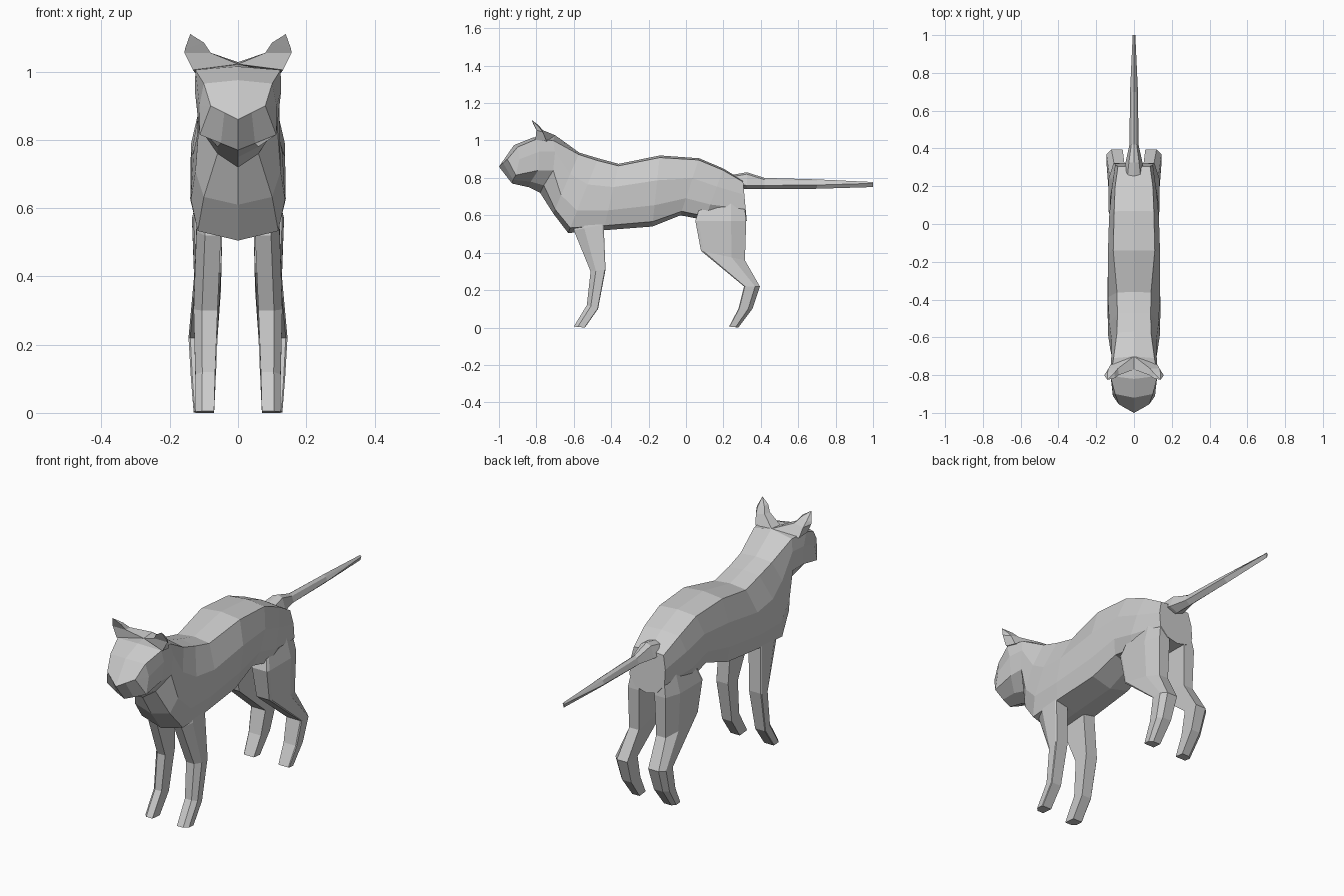
import bpy, bmesh
from mathutils import Vector

cube = bpy.data.objects.get("Cube")
if cube:
    bpy.data.objects.remove(cube, do_unlink=True)

grey = bpy.data.materials.new("plain_grey")
grey.use_nodes = True
colour = (0.6, 0.6, 0.6, 1)
grey.diffuse_color = colour
grey.node_tree.nodes["Principled BSDF"].inputs["Base Color"].default_value = colour


def loft(name, rings, mirrored=False, cap_start=True, cap_end=True):
    """Skin a row of closed rings into one flat-shaded object."""
    bm = bmesh.new()
    rows = [[bm.verts.new(p) for p in ring] for ring in rings]
    count = len(rows[0])
    for a, b in zip(rows, rows[1:]):
        for i in range(count):
            j = (i + 1) % count
            bm.faces.new((a[i], a[j], b[j], b[i]))
    if cap_start:
        bm.faces.new(rows[0])
    if cap_end:
        bm.faces.new(rows[-1])
    bmesh.ops.remove_doubles(bm, verts=bm.verts, dist=0.0005)
    bmesh.ops.recalc_face_normals(bm, faces=bm.faces)
    mesh = bpy.data.meshes.new(name)
    bm.to_mesh(mesh)
    bm.free()
    mesh.materials.append(grey)
    obj = bpy.data.objects.new(name, mesh)
    bpy.context.collection.objects.link(obj)
    if mirrored:
        mirror = obj.modifiers.new("mirror", 'MIRROR')
        mirror.use_mirror_merge = False


def both_sides(half):
    """Complete a half section whose first and last points are on the centre."""
    return half + [(-x, y, z) for x, y, z in half[-2:0:-1]]


def torso_ring(top_y, top_z, low_y, low_z, *widths):
    """Slanted section from the spine down to the belly ridge."""
    top, low = Vector((0, top_y, top_z)), Vector((0, low_y, low_z))
    half = [tuple(top)]
    for t, w in zip((0.03, 0.35, 0.7, 0.93), widths):
        x, y, z = top.lerp(low, t)
        half.append((w, y, z))
    return both_sides(half + [tuple(low)])


def leg_ring(front_y, front_z, back_y, back_z, inner, outer, front_cut, back_cut):
    """Leg section with its outer front and outer back corners cut off."""
    front, back = Vector((0, front_y, front_z)), Vector((0, back_y, back_z))
    width = outer - inner
    return [(x, p.y, p.z) for x, p in (
        (inner, front),
        (outer - width * front_cut, front),
        (outer, front.lerp(back, front_cut)),
        (outer, back.lerp(front, back_cut)),
        (outer - width * back_cut, back),
        (inner, back))]


# Head: nose, brow, crown and nape sections
head = [
    [(0, -1, .86), (.08, -.955, .9), (.08, -.955, .9), (.08, -.955, .9),
     (.04, -.978, .88), (0, -1, .86)],
    [(0, -.92, .975), (.1, -.9, .965), (.113, -.89, .9), (.112, -.91, .815),
     (.05, -.925, .79), (0, -.93, .77)],
    [(0, -.82, 1.015), (.125, -.805, 1.005), (.126, -.785, .94), (.115, -.79, .84),
     (.06, -.83, .78), (0, -.84, .75)],
    [(0, -.7, 1.028), (.108, -.71, 1.0), (.12, -.7, .94), (.115, -.71, .84),
     (.06, -.76, .76), (0, -.78, .72)],
]
# Torso: neck, chest, belly, loin and rump sections
torso = [
    (-.57, .935, -.71, .61, .09, .118, .125, .1),
    (-.47, .905, -.63, .505, .088, .13, .138, .118),
    (-.36, .875, -.44, .52, .09, .138, .14, .12),
    (-.14, .92, -.18, .54, .11, .138, .132, .11),
    (.07, .905, -.03, .6, .105, .132, .125, .1),
    (.2, .85, .1, .575, .1, .12, .128, .11),
    (.305, .785, .325, .57, .085, .1, .1, .06),
]
loft("body", [both_sides(h) for h in head] + [torso_ring(*r) for r in torso],
     cap_start=False)

# Ears: base rising from the crown, wide middle, pointed tip
tip = (.14, -.825, 1.11)
loft("ears", [
    [(0, -.77, 1.022), (.132, -.805, 1.005), (.125, -.745, .995), (0, -.7, 1.028)],
    [(.08, -.8, 1.055), (.157, -.8, 1.055), (.135, -.765, 1.045), (.085, -.765, 1.055)],
    [(.1, -.815, 1.085), (.155, -.805, 1.068), (.14, -.785, 1.07), (.105, -.79, 1.083)],
    [tip] * 4], mirrored=True, cap_end=False)

# Legs, from inside the body down to the paws
front_leg = [
    (-.58, .64, -.42, .68, .04, .11),
    (-.6, .52, -.44, .55, .05, .122),
    (-.51, .3, -.43, .31, .06, .13),
    (-.53, .12, -.47, .1, .067, .125),
    (-.6, .005, -.54, 0, .07, .125),
]
hind_leg = [
    (.1, .72, .3, .76, .04, .09),
    (.05, .57, .322, .57, .045, .135),
    (.08, .41, .315, .36, .05, .128),
    (.31, .22, .395, .22, .06, .145),
    (.28, .1, .355, .1, .065, .138),
    (.23, .005, .28, 0, .07, .13),
]
loft("front_legs", [leg_ring(*r, .35, .05) for r in front_leg], mirrored=True)
loft("hind_legs", [leg_ring(*r, .06, .3) for r in hind_leg], mirrored=True)

# Tail: ridged section tapering backwards
tail = [
    (.24, .815, .75, .06),
    (.325, .83, .74, .045),
    (.42, .8, .74, .024),
    (.7, .792, .742, .021),
    (1, .778, .751, .007),
]
loft("tail", [both_sides([(0, y, top), (w * .6, y, top - .01), (w, y, low + .02), (0, y, low)])
              for y, top, low, w in tail])
